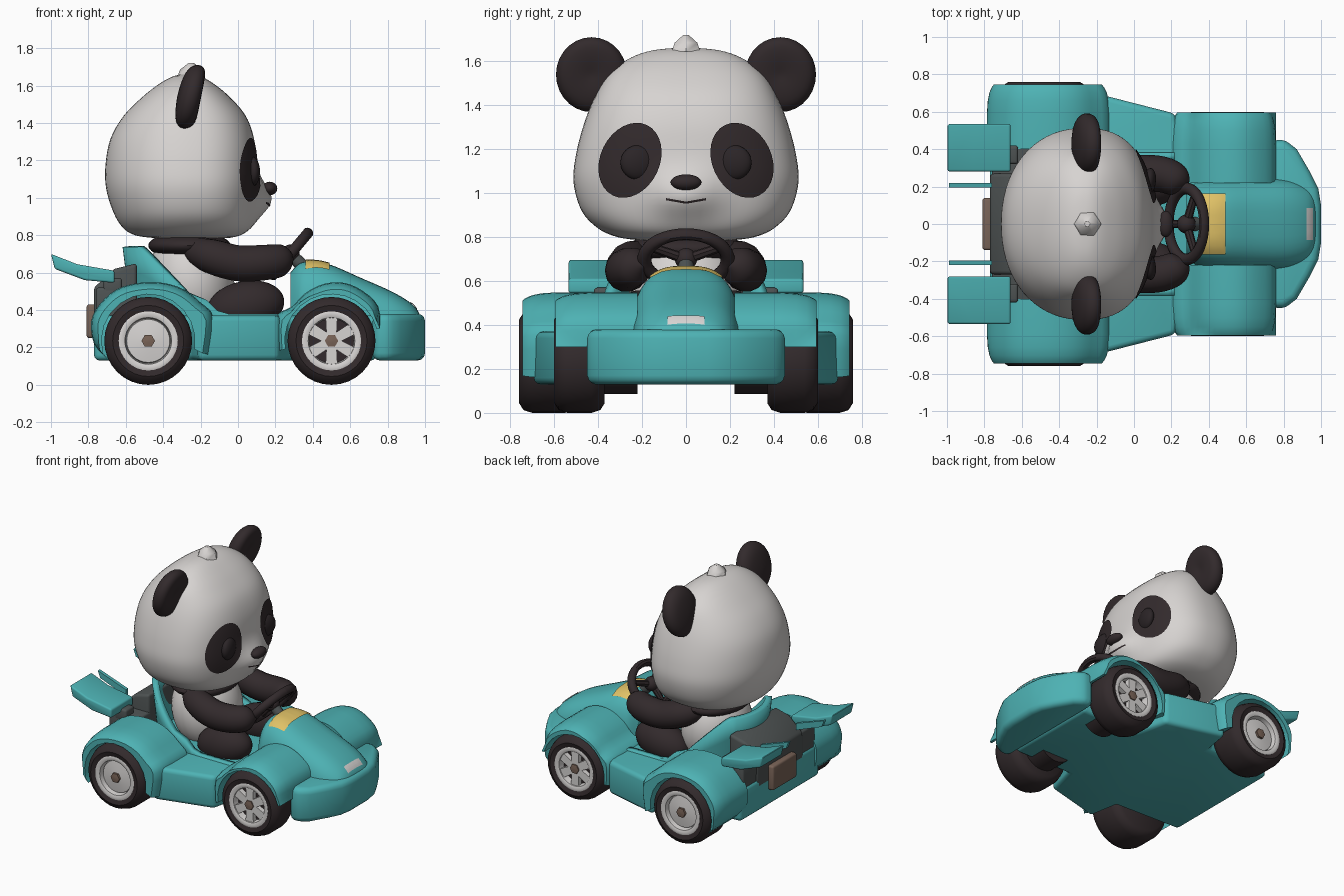
import bpy, bmesh, math
from mathutils import Vector, Matrix
from mathutils.bvhtree import BVHTree

if "Cube" in bpy.data.objects:
    bpy.data.objects.remove(bpy.data.objects["Cube"])

def material(name, rgb):
    m = bpy.data.materials.new(name)
    m.diffuse_color = (*rgb, 1)
    m.use_nodes = True
    m.node_tree.nodes["Principled BSDF"].inputs["Base Color"].default_value = m.diffuse_color
    return m

TEAL = material("teal paint", (0.075, 0.445, 0.455))
WHITE = material("white fur", (0.68, 0.655, 0.64))
BLACK = material("black fur and rubber", (0.032, 0.023, 0.025))
EYE = material("eye black", (0.024, 0.018, 0.02))
YELLOW = material("yellow pad", (0.75, 0.54, 0.135))
GREY = material("engine grey", (0.075, 0.085, 0.085))
BROWN = material("hub brown", (0.19, 0.125, 0.095))
RIM = material("rim silver", (0.68, 0.66, 0.65))

def finish(name, bm, mat):
    bmesh.ops.recalc_face_normals(bm, faces=bm.faces)
    me = bpy.data.meshes.new(name)
    bm.to_mesh(me)
    bm.free()
    me.materials.append(mat)
    ob = bpy.data.objects.new(name, me)
    bpy.context.collection.objects.link(ob)
    return ob

def smooth(rows, n=5):
    """Catmull-Rom interpolation of a list of number tuples."""
    out, last = [], len(rows) - 1
    for i in range(last):
        p = [rows[max(0, min(last, i + k))] for k in (-1, 0, 1, 2)]
        for j in range(n):
            t = j / n
            out.append([0.5 * (2*b + (c-a)*t + (2*a-5*b+4*c-d)*t*t + (3*b-a-3*c+d)*t**3)
                        for a, b, c, d in zip(*p)])
    return out + [list(rows[-1])]

def loft(name, rings, mat, capped=True):
    bm = bmesh.new()
    vs = [[bm.verts.new(p) for p in r] for r in rings]
    n = len(vs[0])
    for a, b in zip(vs, vs[1:]):
        for i in range(n):
            bm.faces.new((a[i], a[(i+1) % n], b[(i+1) % n], b[i]))
    if capped:
        bm.faces.new(vs[0])
        bm.faces.new(vs[-1])
    return finish(name, bm, mat)

def prism(name, pts, lo, hi, mat, plane="xz", bevel=0.02):
    """Bevelled extrusion of a profile along y (xz) or z (xy)."""
    at = (lambda p, h: (p[0], h, p[1])) if plane == "xz" else (lambda p, h: (p[0], p[1], h))
    bm = bmesh.new()
    a, b = [[bm.verts.new(at(p, h)) for p in pts] for h in (lo, hi)]
    bm.faces.new(a)
    bm.faces.new(b)
    for i in range(len(pts)):
        j = (i + 1) % len(pts)
        bm.faces.new((a[i], a[j], b[j], b[i]))
    bmesh.ops.recalc_face_normals(bm, faces=bm.faces)
    if bevel:
        es = [e for e in bm.edges if e.calc_face_angle(0) > 0.6]
        bmesh.ops.bevel(bm, geom=es, offset=bevel, segments=3, profile=0.5,
                        affect='EDGES', clamp_overlap=True)
    return finish(name, bm, mat)

def box(name, x0, x1, y0, y1, z0, z1, mat, bevel=0.015):
    return prism(name, [(x0, z0), (x1, z0), (x1, z1), (x0, z1)], y0, y1, mat, bevel=bevel)

def ball(name, c, r, mat, rot=(0, 0, 0)):
    bm = bmesh.new()
    R = Matrix.Rotation(rot[2], 4, 'Z') @ Matrix.Rotation(rot[1], 4, 'Y')
    bmesh.ops.create_uvsphere(bm, u_segments=28, v_segments=16, radius=1,
                              matrix=Matrix.Translation(c) @ R @ Matrix.Diagonal((*r, 1)))
    return finish(name, bm, mat)

def tube(name, rows, mat, n=14, steps=5):
    """Round limb through rows of (x, y, z, radius)."""
    rows, rings = smooth(rows, steps), []
    for i, (x, y, z, r) in enumerate(rows):
        d = Vector(rows[min(i+1, len(rows)-1)][:3]) - Vector(rows[max(i-1, 0)][:3])
        q = d.to_track_quat('Z', 'Y')
        rings.append([Vector((x, y, z)) + q @ Vector((r*math.cos(2*math.pi*k/n), r*math.sin(2*math.pi*k/n), 0))
                      for k in range(n)])
    return loft(name, rings, mat)

def lathe(name, cx, cz, prof, mat, n=32):
    return loft(name, [[(cx + r*math.cos(2*math.pi*k/n), y, cz + r*math.sin(2*math.pi*k/n))
                        for k in range(n)] for r, y in prof], mat)

def patch(name, target, mat, origin, U, V, direction, disc=True, lift=0.006):
    """Thin plate laid on the surface of a target."""
    me = target.data
    tree = BVHTree.FromPolygons([v.co for v in me.vertices], [p.vertices for p in me.polygons])
    o, U, V, d = map(Vector, (origin, U, V, direction))
    rings = []
    for i in range(8):
        f, ring = max(0.01, i / 7), []
        for k in range(32):
            c, s = math.cos(k*math.pi/16), math.sin(k*math.pi/16)
            g = f if disc else f / max(abs(c), abs(s))
            p = o + U*(c*g) + V*(s*g)
            hit = tree.ray_cast(p, d)[0]
            ring.append((hit if hit else p + d) - d*lift)
        rings.append(ring)
    return loft(name, rings, mat, capped=False)

def superpt(t, a, b, n):
    c, s = math.cos(t), math.sin(t)
    return a*math.copysign(abs(c)**(2/n), c), b*math.copysign(abs(s)**(2/n), s)

# chassis and front bumper
half = [(-0.77, 0.46), (-0.25, 0.48), (-0.21, 0.70), (0.22, 0.59), (0.27, 0.36), (0.74, 0.36)]
prism("chassis", half + [(x, -y) for x, y in reversed(half)], 0.13, 0.37, TEAL, "xy", 0.03)
half = [(0.72, 0.44), (0.80, 0.455), (0.87, 0.40), (0.94, 0.28), (0.985, 0.19), (1.0, 0.10)]
prism("front_bumper", half + [(x, -y) for x, y in reversed(half)], 0.13, 0.38, TEAL, "xy", 0.04)

# hood, with rounded sections along x
rows = smooth([(0.28, 0.17, 0.60), (0.33, 0.22, 0.65), (0.40, 0.24, 0.66), (0.50, 0.25, 0.64), (0.65, 0.25, 0.575),
               (0.82, 0.24, 0.50), (0.92, 0.21, 0.44), (0.965, 0.18, 0.39), (0.98, 0.15, 0.34)])
rings = []
for x, w, top in rows:
    ring = []
    for k in range(36):
        y, z = superpt(k*math.pi/18, w, (top - 0.16)/2, 3.0)
        ring.append((x, y*(1 - 0.25*max(0, z)/(top - 0.16)), (top + 0.16)/2 + z))
    rings.append(ring)
hood = loft("hood", rings, TEAL)
patch("nose_badge", hood, RIM, (0.94, 0, 1), (0.018, 0, 0), (0, 0.085, 0), (0, 0, -1), disc=False)
patch("dash_pad", hood, YELLOW, (0.425, 0, 1), (0.065, 0, 0), (0, 0.163, 0), (0, 0, -1), disc=False, lift=0.0095)

# seat shell wrapping the driver
bm = bmesh.new()
cols = []
for k in range(-24, 25):
    t = k / 24
    if abs(t) < 0.7:
        a = t/0.7*math.pi/2
        x, y = -0.18 - 0.36*math.cos(a), 0.36*math.sin(a)
    else:
        x, y = -0.18 + (abs(t) - 0.7)/0.3*0.42, math.copysign(0.36, t)
    top = 0.74 if x < -0.46 else max(0.38, 0.74 - (x + 0.46)*0.98)
    cols.append([bm.verts.new((x - 0.055*f*(1 if x < -0.18 else 0), y, 0.3 + (top - 0.3)*f)) for f in (0, 0.33, 0.67, 1)])
for a, b in zip(cols, cols[1:]):
    for i in range(3):
        bm.faces.new((a[i], b[i], b[i+1], a[i+1]))
seat = finish("seat_shell", bm, TEAL)
mod = seat.modifiers.new("thickness", 'SOLIDIFY')
mod.thickness, mod.offset = 0.045, 0

# engine block and rear box
prism("engine", [(-0.54, 0.65), (-0.66, 0.62), (-0.77, 0.52), (-0.77, 0.3), (-0.54, 0.3)], -0.27, 0.27, GREY)
box("engine_shelf", -0.76, -0.54, -0.42, 0.42, 0.33, 0.52, GREY)
box("rear_box", -0.81, -0.75, -0.14, 0.14, 0.25, 0.43, BROWN)

def fender(name, cx, outer, a0, a1, y0, y1, s):
    """Wheel arch whose crown rounds off toward the outer side."""
    outer, c = smooth(outer, 3), Vector((cx, 0.235))
    inner = [c + 0.25*Vector((math.cos(a), math.sin(a))) for a in
             [math.radians(a0 + (a1-a0)*i/12) for i in range(13)]]
    rings = []
    for f, k in ((0, 1), (0.55, 1), (0.75, 0.985), (0.88, 0.955), (0.96, 0.915), (1, 0.88)):
        ring = []
        for p in map(Vector, outer):
            d = p - c
            if d.length > 0.27:
                d = d * max(k, 0.265/d.length)
            ring.append(c + d)
        rings.append([(p.x, s*(y0 + (y1-y0)*f), p.y) for p in ring + inner])
    return loft(name, rings, TEAL)

for s, side in ((1, "left"), (-1, "right")):
    # fenders
    fender(side + "_rear_fender", -0.48, [
        (-0.70, 0.14), (-0.77, 0.22), (-0.785, 0.34), (-0.74, 0.43), (-0.65, 0.51), (-0.53, 0.545), (-0.40, 0.545),
        (-0.29, 0.51), (-0.20, 0.44), (-0.13, 0.36), (-0.15, 0.16)], -10, 195, 0.40, 0.745, s)
    fender(side + "_front_fender", 0.5, [
        (0.76, 0.30), (0.75, 0.42), (0.67, 0.50), (0.57, 0.545), (0.46, 0.54), (0.36, 0.49), (0.29, 0.42),
        (0.20, 0.36), (0.20, 0.18)], 190, 15, 0.22, 0.595, s)
    # spoiler plates and their thin brackets
    wing = [(-1.0, 0.70), (-0.86, 0.645), (-0.66, 0.61), (-0.66, 0.545), (-0.82, 0.56), (-0.98, 0.62)]
    prism(side + "_spoiler", wing, s*0.28, s*0.535, TEAL, bevel=0.012)
    prism(side + "_spoiler_fin", [(-0.99, 0.69), (-0.76, 0.61), (-0.76, 0.56), (-0.97, 0.64)], s*0.195, s*0.22, TEAL, bevel=0)
    box(side + "_spoiler_mount", -0.72, -0.62, s*0.32, s*0.42, 0.48, 0.57, GREY)
    # wheels
    for end, cx, y0, y1 in (("rear", -0.48, 0.49, 0.76), ("front", 0.5, 0.37, 0.60)):
        nm = side + "_" + end
        lathe(nm + "_tyre", cx, 0.235, [(r, s*y) for r, y in (
            (0.01, y0), (0.19, y0), (0.222, y0+0.02), (0.235, y0+0.06), (0.235, y1-0.06), (0.222, y1-0.02), (0.19, y1),
            (0.157, y1-0.01), (0.15, y1-0.06), (0.01, y1-0.06))], BLACK)
        lathe(nm + "_rim", cx, 0.235, [(r, s*y) for r, y in (
            (0.158, y1-0.07), (0.158, y1-0.008), (0.145, y1-0.004), (0.125, y1-0.012), (0.118, y1-0.07))], RIM)
        lathe(nm + "_hub", cx, 0.235, [(0.036, s*(y1-0.07)), (0.036, s*(y1-0.012)), (0.01, s*(y1-0.008))], BROWN, 6)
        if end == "rear":
            lathe(nm + "_disc", cx, 0.235, [(0.122, s*(y1-0.07)), (0.115, s*(y1-0.04)), (0.01, s*(y1-0.025))], RIM)
        else:
            lathe(nm + "_axle", cx, 0.235, [(0.15, s*(y0-0.15)), (0.15, s*(y0+0.01))], BLACK)
            for k in range(6):
                a = k*math.pi/3 + math.pi/6
                c, d = math.cos(a), math.sin(a)
                pts = [(cx + u*c - v*d, 0.235 + u*d + v*c) for u, v in ((0.02, -0.026), (0.13, -0.032), (0.13, 0.032), (0.02, 0.026))]
                prism(nm + "_spoke", pts, s*(y1-0.055), s*(y1-0.02), RIM, bevel=0)
    # arms, legs and ears
    tube(side + "_arm", [(-0.29, s*0.17, 0.73, 0.01), (-0.25, s*0.19, 0.725, 0.06), (-0.15, s*0.25, 0.69, 0.092),
                         (0.0, s*0.27, 0.65, 0.098), (0.15, s*0.265, 0.655, 0.096), (0.24, s*0.225, 0.67, 0.08),
                         (0.285, s*0.19, 0.675, 0.01)], BLACK)
    ball(side + "_leg", (0.04, s*0.21, 0.42), (0.21, 0.125, 0.135), BLACK, (0, -0.2, 0))
    loft(side + "_ear", [[(-0.255 + x + 0.2*r*math.sin(b), s*(0.43 + 0.95*r*math.cos(b)), 1.54 + r*math.sin(b))
          for b in [k*math.pi/14 for k in range(28)]] for x, r in smooth(
          [(-0.07, 0.01), (-0.065, 0.07), (-0.05, 0.13), (-0.02, 0.165), (0.02, 0.168), (0.05, 0.14), (0.058, 0.08), (0.05, 0.01)], 3)], BLACK)

# steering wheel, spokes and column
T = Matrix.Translation((0.28, 0, 0.70)) @ Matrix.Rotation(math.radians(-50), 4, 'Y') @ Matrix.Diagonal((0.78, 1, 1, 1))
loft("steering_wheel", [[T @ Vector(((0.19 + 0.032*math.cos(b))*math.cos(a), (0.19 + 0.032*math.cos(b))*math.sin(a), 0.03*math.sin(b)))
      for b in [j*math.pi/5 for j in range(10)]] for a in [i*math.pi/18 for i in range(37)]], BLACK, capped=False)
for a in (180, 60, -60):
    p = T @ Vector((0.18*math.cos(math.radians(a)), 0.18*math.sin(math.radians(a)), 0))
    tube("wheel_spoke", [(0.28, 0, 0.70, 0.025), (*p, 0.02)], BLACK, 8, 2)
ball("wheel_hub", (0.28, 0, 0.70), (0.05, 0.05, 0.05), BLACK)
tube("steering_column", [(0.29, 0, 0.69, 0.035), (0.40, 0, 0.58, 0.04)], GREY, 10, 2)

# torso and dark shoulder band
ball("torso", (-0.25, 0, 0.55), (0.23, 0.26, 0.29), WHITE, (0, -0.15, 0))
ball("shoulder_band", (-0.26, 0, 0.745), (0.22, 0.28, 0.075), BLACK)

# head, rows of (z, half width, back x, front x), with a soft muzzle bulge
rows = smooth([(0.785, 0.20, -0.45, -0.05), (0.80, 0.31, -0.55, 0.01), (0.84, 0.40, -0.615, 0.06), (0.92, 0.475, -0.665, 0.085),
               (1.05, 0.512, -0.705, 0.10), (1.18, 0.50, -0.708, 0.10), (1.32, 0.463, -0.68, 0.085), (1.44, 0.415, -0.61, 0.04),
               (1.54, 0.355, -0.51, -0.045), (1.61, 0.265, -0.42, -0.13), (1.65, 0.155, -0.345, -0.20), (1.664, 0.01, -0.275, -0.265)])
rings = []
for z, w, xb, xf in rows:
    ring = []
    for k in range(72):
        t = k*math.pi/36
        front = math.cos(t) > 0
        x, y = superpt(t, xf + 0.27 if front else -0.27 - xb, w, 2.5 if front else 2.15)
        if front:
            x += 0.085*math.exp(-(y/0.14)**2 - ((z - 0.99)/0.105)**2)
        ring.append((-0.27 + x, y, z))
    rings.append(ring)
head = loft("head", rings, WHITE)
loft("head_tuft", [[(-0.25 + r*math.cos(k*math.pi/3), r*math.sin(k*math.pi/3), z) for k in range(6)]
                   for r, z in ((0.075, 1.645), (0.06, 1.685), (0.015, 1.72))], WHITE)

# face
ball("nose", (0.17, 0, 1.05), (0.04, 0.07, 0.036), BLACK)
for s, side in ((1, "left"), (-1, "right")):
    patch(side + "_mouth", head, BLACK, (1, s*0.045, 0.965), (0, 0.045, s*0.008), (0, 0, 0.005), (-1, 0, 0), disc=False, lift=0.005)
    c, d = math.cos(0.45), math.sin(0.45)
    patch(side + "_eye_patch", head, BLACK, (1, s*0.255, 1.15), (0, s*0.135*c, 0.135*d), (0, -s*0.178*d, 0.178*c), (-1, 0, 0), lift=0.008)
    ball(side + "_eye", (0.075, s*0.215, 1.14), (0.04, 0.085, 0.08), EYE, (0, 0, -s*0.2))

bpy.ops.object.select_all(action='SELECT')
bpy.context.view_layer.objects.active = head
bpy.ops.object.shade_smooth_by_angle(angle=math.radians(40))
